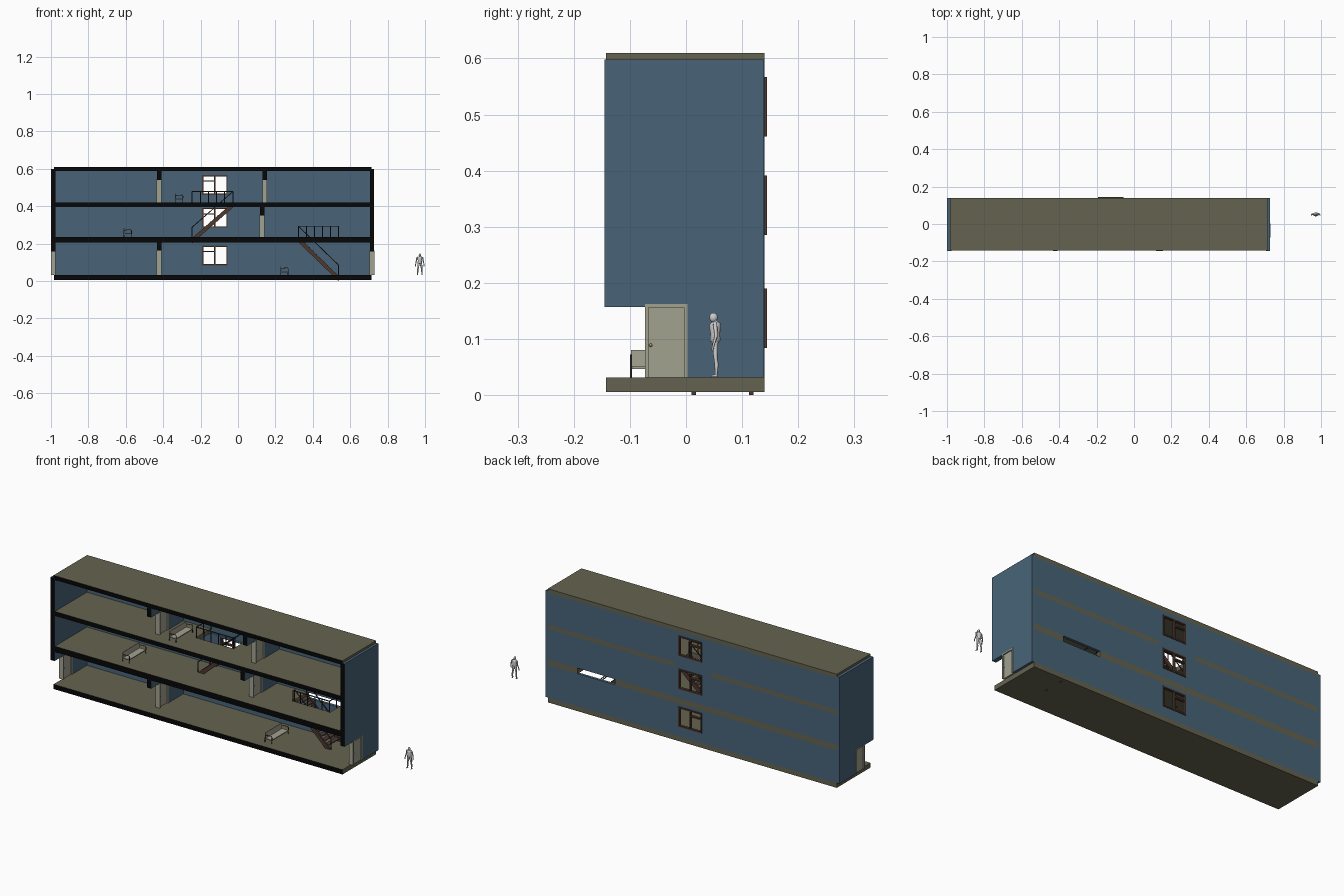
import bpy, bmesh
from mathutils import Vector

if "Cube" in bpy.data.objects:
    bpy.data.objects.remove(bpy.data.objects["Cube"])


def material(name, rgb):
    m = bpy.data.materials.new(name)
    m.diffuse_color = (*rgb, 1)
    m.use_nodes = True
    m.node_tree.nodes["Principled BSDF"].inputs["Base Color"].default_value = m.diffuse_color
    return m


BLUE = material("blue_wall", (0.065, 0.127, 0.19))
OLIVE = material("olive_slab", (0.13, 0.125, 0.08))
BLACK = material("section_black", (0.002, 0.002, 0.002))
BROWN = material("brown_wood", (0.075, 0.04, 0.028))
DARK = material("dark_metal", (0.035, 0.028, 0.025))
BEIGE = material("beige_door", (0.36, 0.36, 0.28))


def prism(name, pts, axis, a, b, mat=None, cut=False):
    """Extrude a flat outline along an axis; cut paints the section face black."""
    def put(p, t):
        return {"x": (t, p[0], p[1]), "y": (p[0], t, p[1]), "z": (p[0], p[1], t)}[axis]
    bm = bmesh.new()
    lo = [bm.verts.new(put(p, a)) for p in pts]
    hi = [bm.verts.new(put(p, b)) for p in pts]
    bm.faces.new(lo)
    bm.faces.new(hi)
    n = len(pts)
    for i in range(n):
        j = (i + 1) % n
        bm.faces.new((lo[i], lo[j], hi[j], hi[i]))
    bmesh.ops.recalc_face_normals(bm, faces=bm.faces)
    bm.normal_update()
    if cut:
        for f in bm.faces:
            if f.normal.y < -0.9 and f.calc_center_median().y < FRONT + 0.005:
                f.material_index = 1
    me = bpy.data.meshes.new(name)
    bm.to_mesh(me)
    bm.free()
    if mat:
        me.materials.append(mat)
        if cut:
            me.materials.append(BLACK)
    ob = bpy.data.objects.new(name, me)
    bpy.context.collection.objects.link(ob)
    return ob


def box(name, x, y, z, mat=None, cut=False):
    pts = [(x[0], y[0]), (x[1], y[0]), (x[1], y[1]), (x[0], y[1])]
    return prism(name, pts, "z", z[0], z[1], mat, cut)


def tubes(name, paths, r, mat=None, res=1):
    """Round bars; each path point is (x, y, z) or (x, y, z, radius factor)."""
    cu = bpy.data.curves.new(name, "CURVE")
    cu.dimensions = "3D"
    cu.bevel_depth, cu.bevel_resolution, cu.use_fill_caps = r, res, True
    for path in paths:
        s = cu.splines.new("POLY")
        s.points.add(len(path) - 1)
        for p, c in zip(s.points, path):
            p.co = (*c[:3], 1)
            p.radius = c[3] if len(c) > 3 else 1
    if mat:
        cu.materials.append(mat)
    ob = bpy.data.objects.new(name, cu)
    bpy.context.collection.objects.link(ob)
    return ob


FRONT, BACK = -0.143, 0.14
L, R = -0.985, 0.715
STOREYS = [(0.031, 0.205), (0.235, 0.397), (0.42, 0.588)]

# ground and roof slabs
box("ground_slab", (L, R), (FRONT, BACK), (0.006, 0.031), OLIVE, True)
box("roof_slab", (L, R), (FRONT, BACK), (0.588, 0.61), OLIVE, True)

# upper floors, notched at the back for the stairs
for name, h0, h1, z0, z1 in (("first_floor", 0.32, 0.54, 0.205, 0.235),
                             ("second_floor", -0.25, -0.03, 0.397, 0.42)):
    prism(name, [(L, FRONT), (R, FRONT), (R, BACK), (h1, BACK), (h1, 0.004),
                 (h0, 0.004), (h0, BACK), (L, BACK)], "z", z0, z1, OLIVE, True)
box("stairwell_back_strip", (-0.25, -0.03), (0.128, BACK), (0.397, 0.42), BLUE)

# back wall per storey with window opening and window frame
WX0, WX1 = -0.192, -0.055
for i, ((z0, z1), w0) in enumerate(zip(STOREYS, (0.084, 0.285, 0.461))):
    w1 = w0 + 0.106
    wall = box(f"back_wall_{i}", (L, R), (0.126, BACK), (z0, z1), BLUE)
    cutter = box(f"window_cutter_{i}", (WX0, WX1), (0.1, 0.2), (w0, w1))
    cutter.hide_render = True
    cutter.hide_viewport = True
    mod = wall.modifiers.new("window_opening", "BOOLEAN")
    mod.object, mod.operation, mod.solver = cutter, "DIFFERENCE", "EXACT"
    xm, t, y = (WX0 + WX1) / 2, 0.007, (0.13, 0.144)
    for k, x in enumerate((WX0, xm - t / 2, WX1 - t)):
        box(f"window_{i}_upright_{k}", (x, x + t), y, (w0, w1), BROWN)
    for k, z in enumerate((w0, w1 - t)):
        box(f"window_{i}_rail_{k}", (WX0, WX1), y, (z, z + t), BROWN)
    box(f"window_{i}_transom", (WX0, xm), y, (w0 + 0.07, w0 + 0.077), BROWN)


def door(name, x0, x1, z0, z1):
    """Frame across the wall thickness plus a leaf and two knobs."""
    prism(name + "_frame", [(-0.073, z0), (-0.067, z0), (-0.067, z1 - 0.006), (-0.004, z1 - 0.006),
                            (-0.004, z0), (0.003, z0), (0.003, z1), (-0.073, z1)], "x", x0, x1, BEIGE)
    xm = (x0 + x1) / 2
    box(name + "_leaf", (xm - 0.006, xm + 0.006), (-0.067, -0.004), (z0, z1 - 0.006), BEIGE)
    for s in (-1, 1):
        bpy.ops.mesh.primitive_uv_sphere_add(segments=10, ring_count=6, radius=0.003,
                                             location=(xm + s * 0.009, -0.063, z0 + 0.058))
        k = bpy.context.object
        k.name = name + "_knob"
        k.data.materials.append(BEIGE)


def doored_wall(name, x0, x1, z0, z1, head):
    """Cross wall: solid at the back, a header over the opening at the front."""
    prism(name, [(FRONT - 0.002, head), (0.003, head), (0.003, z0), (BACK - 0.001, z0),
                 (BACK - 0.001, z1), (FRONT - 0.002, z1)], "x", x0, x1, BLUE, True)
    door(name + "_door", x0 - 0.001, x1 + 0.001, z0, head + 0.005)


# end walls and partitions
doored_wall("left_end_wall", -1.0, -0.977, 0.031, 0.598, 0.157)
doored_wall("right_end_wall", 0.705, 0.728, 0.031, 0.598, 0.157)
for name, x, storey, head in (("ground_partition", -0.434, 0, 0.162), ("middle_partition", 0.117, 1, 0.35),
                              ("top_left_partition", -0.434, 2, 0.54), ("top_right_partition", 0.131, 2, 0.54)):
    doored_wall(name, x, x + 0.024, *STOREYS[storey], head)


def stairs(name, xa, xb, za, zb):
    """Flight rising from (xa, za) to (xb, zb) with railings."""
    for k, y in enumerate((0.01, 0.112)):
        prism(f"{name}_stringer_{k}", [(xa, za - 0.028), (xa, za), (xb, zb), (xb, zb - 0.028)],
              "y", y, y + 0.008, BROWN)
    n = 11
    for k in range(n):
        f = (k + 0.5) / n
        x, z = xa + (xb - xa) * f, za + (zb - za) * f - 0.009
        if za < z:
            box(f"{name}_tread_{k}", (x - 0.012, x + 0.012), (0.018, 0.112), (z - 0.002, z + 0.002), BROWN)
    h = 0.058
    paths = []
    # sloping handrails with end posts
    for y in (0.014, 0.116):
        paths += [[(xa, y, za), (xa, y, za + h)], [(xa, y, za + h), (xb, y, zb + h)],
                  [(xb, y, zb), (xb, y, zb + h)]]
    # guard rail round the opening
    yf, top = 0.001, zb + h
    paths.append([(xb, yf, top), (xa, yf, top)])
    paths.append([(xa, yf, top), (xa, 0.125, top)])
    for k in range(6):
        x = xb + (xa - xb) * k / 5
        paths.append([(x, yf, zb), (x, yf, top)])
    for y in (0.06, 0.122):
        paths.append([(xa, y, zb), (xa, y, top)])
    tubes(name + "_railing", paths, 0.0027, DARK)


stairs("lower_stairs", 0.537, 0.323, 0.028, 0.235)
stairs("upper_stairs", -0.245, -0.028, 0.23, 0.42)


# benches: back, seat and looped arms
def bench(name, x, z):
    y0, y1 = -0.098, 0.04
    prism(name + "_back", [(x, z + 0.018), (x + 0.004, z + 0.018), (x + 0.002, z + 0.049),
                           (x - 0.002, z + 0.049)], "y", y0, y1, BEIGE)
    box(name + "_seat", (x, x + 0.04), (y0, y1), (z + 0.016, z + 0.021), BEIGE)
    arms = [[(x, y, z), (x, y, z + 0.037), (x + 0.036, y, z + 0.04), (x + 0.041, y, z + 0.034),
             (x + 0.039, y, z)] for y in (y0, y1)]
    tubes(name + "_arms", arms, 0.002, DARK)


bench("ground_bench", 0.228, 0.031)
bench("middle_bench", -0.61, 0.235)
bench("top_bench", -0.335, 0.42)

# standing figure for scale, facing the front
body = [[(0, 0, .062, 1.1), (0, 0, .066, 1.45), (0, 0, .076, 1.2), (0, 0, .09, 1.55),
         (0, 0, .096, 1.3), (0, 0, .099, .5), (0, -.002, .104, .45)]]
for s in (-1, 1):
    body.append([(s * .005, 0, .066, .8), (s * .008, 0, .05, .7), (s * .01, .001, .032, .45),
                 (s * .011, .003, .022, .5), (s * .012, .002, .004, .3), (s * .012, .002, 0, .35)])
    body.append([(s * .008, 0, .095, .5), (s * .015, 0, .092, .5), (s * .019, .002, .073, .38),
                 (s * .0225, -.004, .056, .28), (s * .023, -.006, .046, .25)])
    body.append([(s * .012, .005, .002, .3), (s * .0135, -.009, .0015, .25)])
fig = tubes("figure_body", body, 0.0085, None, 3)
fig.location = (0.972, 0.052, 0.0325)
fig.scale = (1, 0.85, 1)
bpy.ops.mesh.primitive_uv_sphere_add(segments=14, ring_count=10, radius=0.0075, location=(0.972, 0.049, 0.1385))
head = bpy.context.object
head.name = "figure_head"
head.scale = (0.78, 1.0, 1.12)
bpy.ops.object.shade_smooth()
